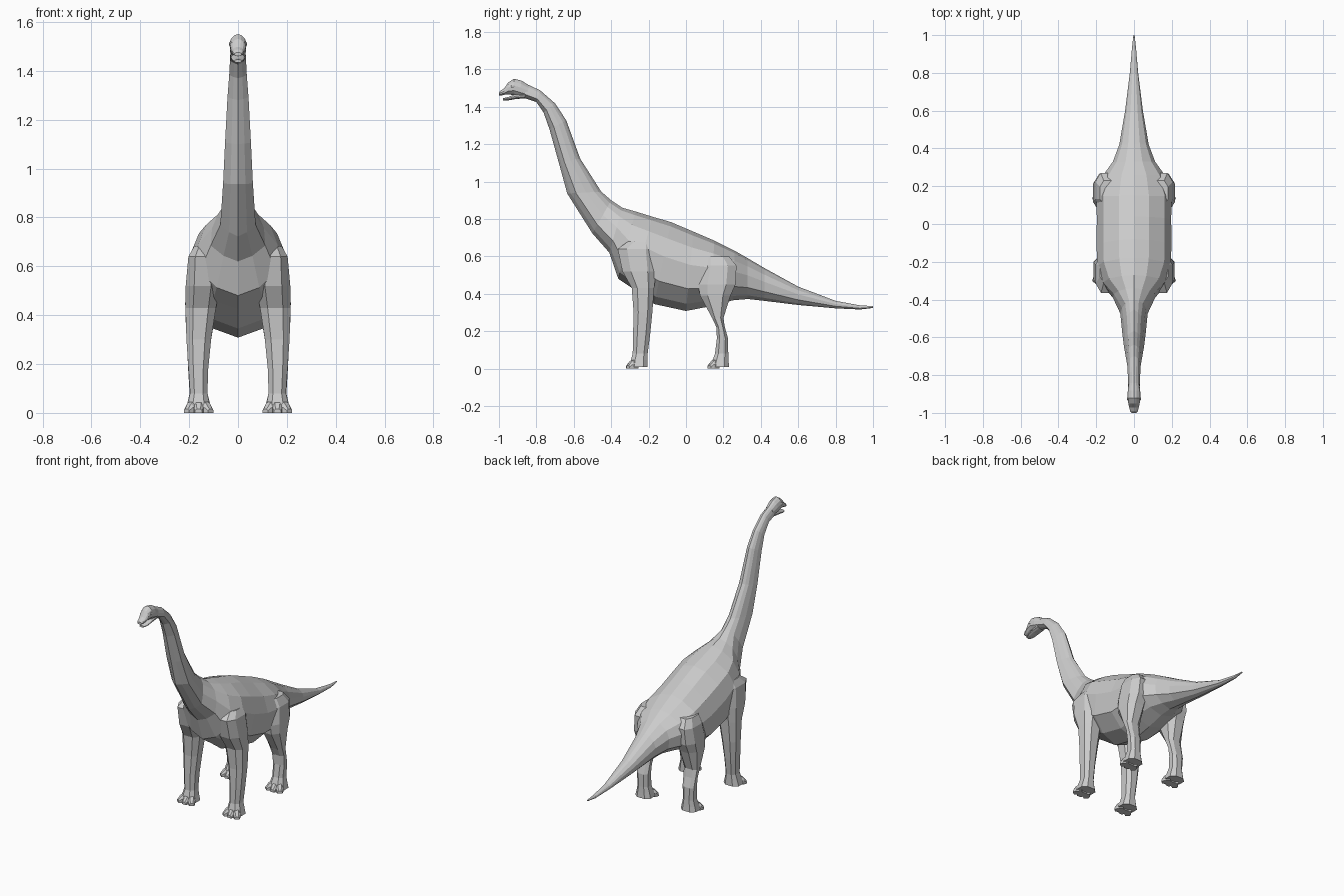
import bpy, bmesh, math
from mathutils import Vector

skin = bpy.data.materials.new("grey_skin")
skin.diffuse_color = (0.6, 0.6, 0.6, 1)


def loft(name, rings, mirror=False):
    """Skin closed rings of equal length and cap both ends."""
    bm = bmesh.new()
    rows = [[bm.verts.new(p) for p in r] for r in rings]
    n = len(rows[0])
    for a, b in zip(rows, rows[1:]):
        for i in range(n):
            j = (i + 1) % n
            bm.faces.new((a[i], a[j], b[j], b[i]))
    bm.faces.new(rows[0])
    bm.faces.new(rows[-1])
    bmesh.ops.recalc_face_normals(bm, faces=bm.faces)
    me = bpy.data.meshes.new(name)
    bm.to_mesh(me)
    bm.free()
    me.materials.append(skin)
    ob = bpy.data.objects.new(name, me)
    bpy.context.collection.objects.link(ob)
    if mirror:
        ob.modifiers.new("mirror", 'MIRROR').use_mirror_merge = False
    return ob


# side points of a section: (fraction from top to bottom, fraction of half width)
NECK = [(.08, .35), (.2, .62), (.45, .85), (.74, 1), (.9, .5)]
TRUNK = [(.05, .4), (.2, .82), (.42, 1), (.72, .94), (.91, .53)]


def section(yt, zt, yb, zb, w, k):
    top, bot = Vector((0, yt, zt)), Vector((0, yb, zb))
    side = []
    for (t0, w0), (t1, w1) in zip(NECK, TRUNK):
        p = top.lerp(bot, t0 + (t1 - t0) * k)
        side.append(p + Vector((w * (w0 + (w1 - w0) * k), 0, 0)))
    return [top] + side + [bot] + [Vector((-p.x, p.y, p.z)) for p in reversed(side)]


# neck, trunk and tail: top y z, bottom y z, half width, neck-to-trunk blend
body = [
    (-.86, 1.525, -.86, 1.445, .032, 0), (-.78, 1.488, -.80, 1.425, .033, 0),
    (-.70, 1.418, -.762, 1.37, .036, 0), (-.64, 1.327, -.73, 1.28, .043, 0),
    (-.566, 1.123, -.68, 1.10, .053, 0), (-.453, .946, -.635, .936, .061, 0),
    (-.40, .90, -.50, .722, .073, .1), (-.34, .86, -.41, .62, .115, .5),
    (-.27, .84, -.362, .48, .165, .9), (-.18, .812, -.28, .425, .195, 1),
    (-.08, .783, -.17, .345, .198, 1), (.04, .732, 0, .308, .197, 1),
    (.15, .685, .14, .335, .198, 1), (.26, .63, .25, .365, .165, 1),
    (.33, .59, .33, .372, .112, 1), (.42, .537, .42, .362, .078, 1),
    (.60, .438, .60, .34, .047, 1), (.80, .362, .80, .322, .022, 1),
    (.93, .338, .93, .316, .011, 1), (1.0, .334, 1.0, .324, .003, 1)]
loft("body", [section(*s) for s in body])

# skull with a raised brow and a flat snout
skull = [
    (-.84, 1.515, -.85, 1.447, .03, .4), (-.88, 1.54, -.89, 1.452, .034, .8),
    (-.92, 1.55, -.92, 1.462, .035, .9), (-.95, 1.53, -.95, 1.466, .031, .8),
    (-.972, 1.498, -.97, 1.464, .026, .8), (-.99, 1.487, -.99, 1.459, .021, 1),
    (-1.0, 1.476, -1.0, 1.46, .014, 1)]
loft("skull", [section(*s) for s in skull])

# lower jaw, slightly open
jaw = [
    (-.86, 1.475, -.86, 1.445, .028, 1), (-.91, 1.468, -.91, 1.441, .029, 1),
    (-.95, 1.452, -.95, 1.434, .024, 1), (-.978, 1.446, -.978, 1.433, .015, 1)]
loft("lower_jaw", [section(*s) for s in jaw])


def oct_ring(z, y0, y1, x0, x1, tilt=0):
    """Eight-sided horizontal ring; tilt raises the outer side."""
    cx, cy, rx, ry = (x0 + x1) / 2, (y0 + y1) / 2, (x1 - x0) / 2, (y1 - y0) / 2
    pts = [(1, .5), (.5, 1), (-.5, 1), (-1, .5), (-1, -.5), (-.5, -1), (.5, -1), (1, -.5)]
    return [(cx + rx * u, cy + ry * v, z + tilt * u) for u, v in pts]


# legs: z, y range, x range
front_leg = [
    (.68, -.31, -.18, .10, .18), (.64, -.365, -.165, .09, .203),
    (.52, -.34, -.16, .075, .214), (.43, -.29, -.17, .09, .215),
    (.30, -.28, -.18, .11, .211), (.18, -.283, -.192, .122, .203),
    (.08, -.285, -.205, .125, .196), (.045, -.295, -.205, .118, .205),
    (.008, -.30, -.205, .108, .215)]
loft("front_leg", [oct_ring(*s) for s in front_leg], True)

back_leg = [
    (.60, .10, .23, .10, .18), (.55, .085, .27, .09, .205),
    (.45, .065, .265, .09, .216), (.39, .075, .238, .095, .215),
    (.27, .14, .20, .115, .208), (.22, .163, .208, .12, .206),
    (.16, .165, .225, .123, .203), (.08, .155, .226, .125, .198),
    (.04, .14, .228, .115, .207), (.008, .135, .23, .108, .215)]
loft("back_leg", [oct_ring(*s) for s in back_leg], True)

# three wedge toes fanned out in front of every foot
for foot, y in (("front", -.275), ("back", .16)):
    for i, a in enumerate((-38, 0, 38)):
        d = Vector((math.sin(math.radians(a)), -math.cos(math.radians(a)), 0))
        s = Vector((-d.y, d.x, 0))
        base = Vector((.161 + .022 * (i - 1), y, 0))
        rings = []
        for dist, h, w in ((-.01, .055, .02), (.025, .04, .021), (.045, .016, .014)):
            c = base + d * dist
            rings.append([c + s * u * w + Vector((0, 0, v * h)) for u, v in
                          ((1, 0), (1, .6), (.5, 1), (-.5, 1), (-1, .6), (-1, 0))])
        loft(f"{foot}_toe_{i + 1}", rings, True)

# small eye bumps
eye = [[(x, -.925 + r * math.cos(k * math.pi / 3), 1.51 + r * math.sin(k * math.pi / 3))
        for k in range(6)] for x, r in ((.024, .012), (.034, .01), (.037, .004))]
loft("eye", eye, True)
